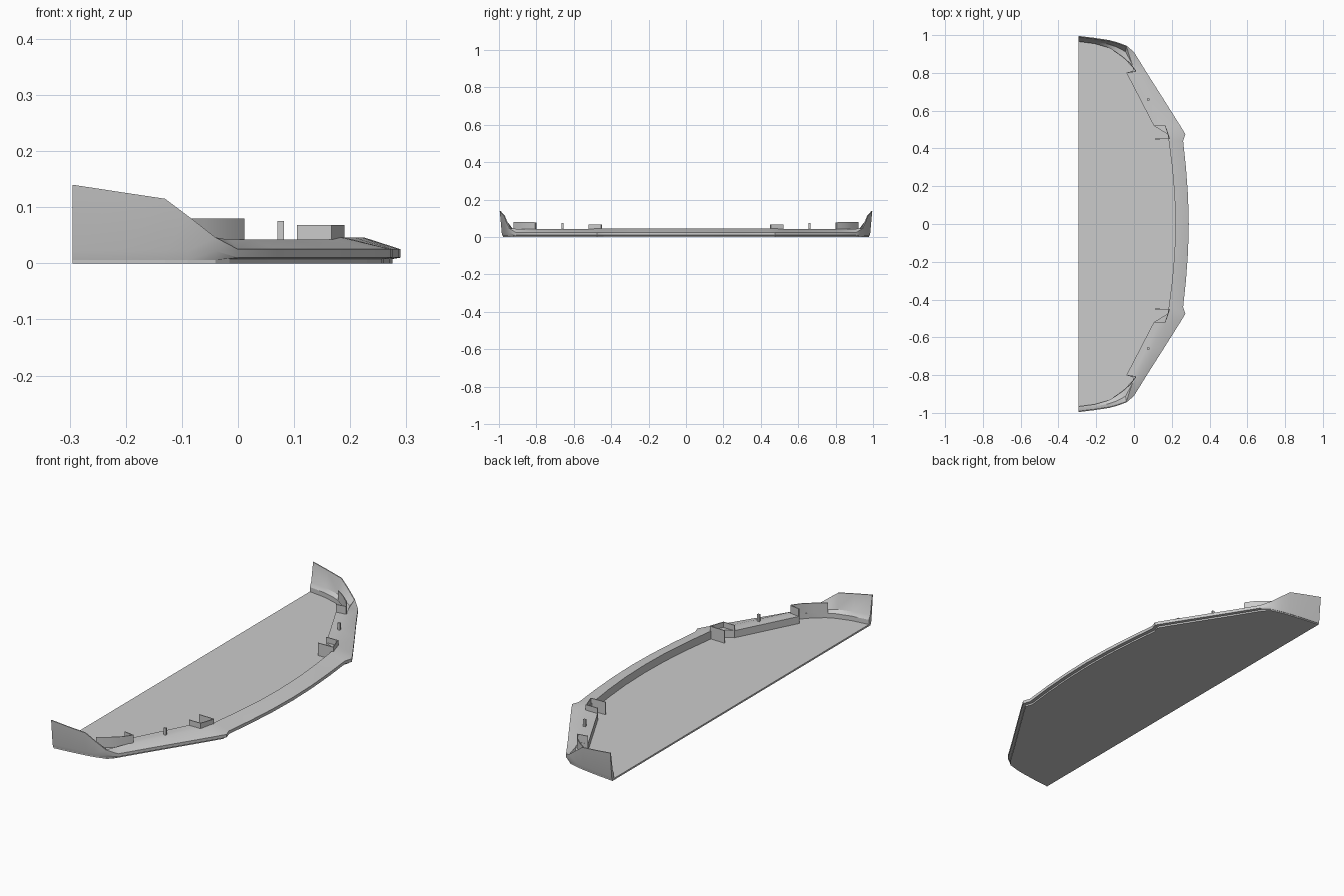
import bpy, bmesh
from mathutils import Vector

cube = bpy.data.objects.get("Cube")
if cube:
    bpy.data.objects.remove(cube, do_unlink=True)

grey = bpy.data.materials.new("plain grey")
grey.use_nodes = True
colour = (0.6, 0.6, 0.6, 1)
grey.diffuse_color = colour
grey.node_tree.nodes["Principled BSDF"].inputs["Base Color"].default_value = colour


def finish(name, bm, mirror=True, smooth=False):
    bmesh.ops.recalc_face_normals(bm, faces=bm.faces)
    mesh = bpy.data.meshes.new(name)
    bm.to_mesh(mesh)
    bm.free()
    mesh.materials.append(grey)
    ob = bpy.data.objects.new(name, mesh)
    bpy.context.collection.objects.link(ob)
    if mirror:
        mod = ob.modifiers.new("both sides", 'MIRROR')
        mod.use_axis = (False, True, False)
        mod.use_clip = True
    if smooth:
        bpy.ops.object.select_all(action='DESELECT')
        ob.select_set(True)
        bpy.context.view_layer.objects.active = ob
        bpy.ops.object.shade_smooth_by_angle(angle=0.5)
    return ob


def loft(name, rings, cap_end):
    bm = bmesh.new()
    rows = [[bm.verts.new(p) for p in ring] for ring in rings]
    n = len(rows[0])
    for a, b in zip(rows, rows[1:]):
        for i in range(n):
            j = (i + 1) % n
            bm.faces.new((a[i], a[j], b[j], b[i]))
    bm.faces.new(rows[0])
    if cap_end:
        bm.faces.new(rows[-1])
    return finish(name, bm, smooth=True)


def wall(name, path, low, high, thick=0.004):
    """Thin upright strip following a plan path."""
    rings = []
    pts = [Vector(p) for p in path]
    for i, p in enumerate(pts):
        d = (pts[min(i + 1, len(pts) - 1)] - pts[max(i - 1, 0)]).normalized()
        s = Vector((-d.y, d.x)) * thick / 2
        a, b = p + s, p - s
        rings.append([(*a, low), (*a, high), (*b, high), (*b, low)])
    return loft(name, rings, True)


# Outer edge, rear corner to middle
wing_edge = [(-.295, .985), (-.21, .976), (-.13, .965), (-.09, .957), (-.04, .943)]
rim_edge = [(0, .91), (.068, .80), (.16, .655), (.245, .52), (.272, .475),
            (.26, .44), (.275, .3), (.286, .15), (.29, 0)]

# Upturned end fins: height and inner foot at each station
fin = [(.14, -.295, .966), (.127, -.21, .955), (.115, -.14, .935),
       (.085, -.10, .915), (.046, -.05, .875)]
rings = []
for (x, y), (top, fx, fy) in zip(wing_edge, fin):
    lean = .1 * (top - .03)
    w = y - fy
    rings.append([(x, y - .004, .006), (x, y, .022), (x, y + lean, top),
                  (x, y + lean - .005, top),
                  ((x + fx) / 2, y - w * .45, .02 + .25 * (top - .02)),
                  (fx, fy, .03), (fx, fy, .005)])

# Rim: crest line and inner edge of the ledge
crest = [(-.015, .86), (.025, .80), (.10, .655), (.168, .52), (.184, .475),
         (.19, .44), (.208, .3), (.221, .15), (.225, 0)]
ledge = [(.005, .815), (-.04, .80), (.035, .655), (.105, .52), (.178, .475),
         (.184, .44), (.202, .3), (.215, .15), (.219, 0)]
for (x, y), (cx, cy), (lx, ly) in zip(rim_edge, crest, ledge):
    h = .042 if y > .5 else .046
    rings.append([(x - .012, y, .008), (x, y, .010), (x, y, .025),
                  (cx, cy, h), ((cx + lx) / 2, (cy + ly) / 2, h),
                  (lx, ly, h), (lx, ly, .005)])
loft("rim_and_end_fins", rings, False)

# Flat floor panel
bm = bmesh.new()
half = [(x, y - .006) for x, y in wing_edge] + [(x - .015, y) for x, y in rim_edge]
outline = half + [(x, -y) for x, y in reversed(half[:-1])]
base = bm.faces.new([bm.verts.new((x, y, 0)) for x, y in outline])
up = bmesh.ops.extrude_face_region(bm, geom=[base])
bmesh.ops.translate(bm, vec=(0, 0, .008),
                    verts=[v for v in up["geom"] if isinstance(v, bmesh.types.BMVert)])
finish("floor_panel", bm, mirror=False)

# Curved upstand beside each fin, with its return flange
wall("curved_upstand", [(-.11, .92), (-.06, .885), (-.02, .85), (.01, .81)], .03, .08)
wall("upstand_flange", [(.01, .808), (-.04, .80)], .008, .079)

# Mounting bracket at each rim step
wall("bracket_front", [(.165, .52), (.188, .453)], .03, .068)
wall("bracket_inner_flange", [(.188, .452), (.11, .45)], .008, .068)
wall("bracket_outer_flange", [(.167, .52), (.105, .52)], .008, .068)

# Small locating pegs
wall("locating_peg", [(.07, .66), (.082, .66)], .04, .075, .01)
